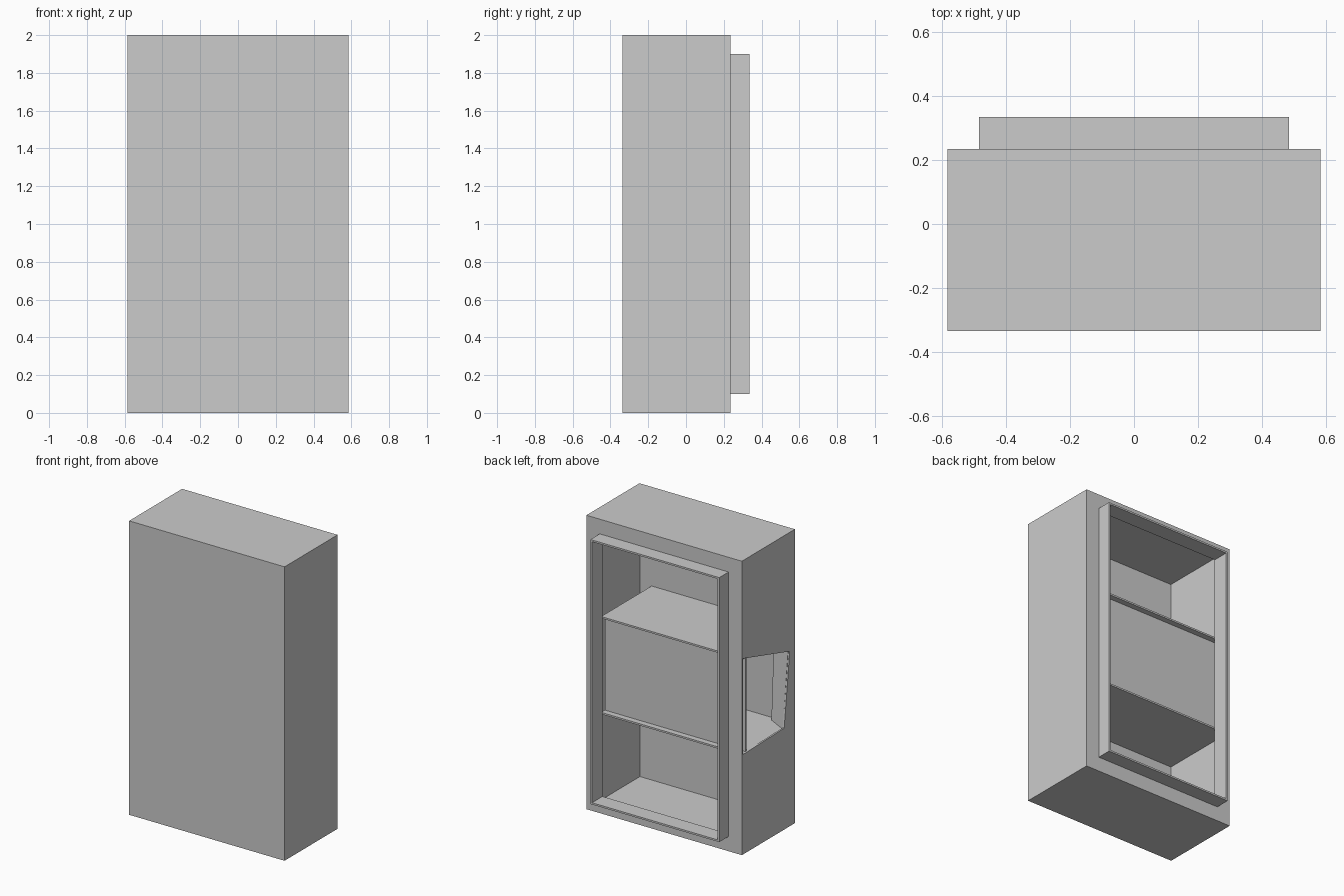
import bpy, bmesh
from mathutils import Vector

if "Cube" in bpy.data.objects:
    bpy.data.objects.remove(bpy.data.objects["Cube"])

T = 0.012                      # sheet thickness
W, Y0, Y1, H = 0.585, -0.335, 0.235, 2.0
RW, RY, RZ0, RZ1 = 0.485, 0.335, 0.1, 1.9


def finish(name, bm):
    bmesh.ops.recalc_face_normals(bm, faces=bm.faces)
    me = bpy.data.meshes.new(name)
    bm.to_mesh(me)
    bm.free()
    ob = bpy.data.objects.new(name, me)
    bpy.context.collection.objects.link(ob)
    return ob


def prism(name, pts, vec):
    """Extrude a flat outline along a vector into a closed sheet."""
    bm = bmesh.new()
    face = bm.faces.new([bm.verts.new(p) for p in pts])
    new = bmesh.ops.extrude_face_region(bm, geom=[face], use_keep_orig=True)
    verts = [g for g in new["geom"] if isinstance(g, bmesh.types.BMVert)]
    bmesh.ops.translate(bm, verts=verts, vec=Vector(vec))
    return finish(name, bm)


def slab(name, x0, x1, y0, y1, z0, z1):
    pts = [(x0, y0, z0), (x1, y0, z0), (x1, y1, z0), (x0, y1, z0)]
    return prism(name, pts, (0, 0, z1 - z0))


# outer walls
slab("front_wall", -W, W, Y0, Y0 + T, 0, H)
slab("right_wall", W - T, W, Y0 + T, Y1 - T, T, H - T)
slab("floor_panel", -W, W, Y0 + T, Y1, 0, T)
slab("top_panel", -W, W, Y0 + T, Y1, H - T, H)

# left wall with slanted opening reaching the rear edge
left = [(Y0 + T, T), (Y1 - T, T), (Y1 - T, 0.68), (-0.22, 0.69), (-0.28, 1.19),
        (Y1 - T, 1.333), (Y1 - T, H - T), (Y0 + T, H - T)]
prism("left_wall", [(-W, y, z) for y, z in left], (T, 0, 0))

# rear border around the open doorway
for side, s in (("left", -1), ("right", 1)):
    a, b = sorted((s * RW, s * W))
    slab("rear_border_" + side, a, b, Y1 - T, Y1, T, H - T)
slab("rear_border_bottom", -RW, RW, Y1 - T, Y1, T, RZ0)
slab("rear_border_top", -RW, RW, Y1 - T, Y1, RZ1, H - T)

# projecting rim of the doorway
for side, s in (("left", -1), ("right", 1)):
    a, b = sorted((s * (RW - T), s * RW))
    slab("rim_" + side, a, b, Y1 - T, RY, RZ0, RZ1)
slab("rim_bottom", -RW + T, RW - T, Y1 - T, RY, RZ0, RZ0 + T)
slab("rim_top", -RW + T, RW - T, Y1 - T, RY, RZ1 - T, RZ1)

# middle compartment: two shelves, rear panel and end panel
slab("lower_shelf", -W + T, RW, Y0 + T, 0.22, 0.668, 0.68)
slab("upper_shelf", -W + T, RW, Y0 + T, 0.22, 1.32, 1.332)
slab("compartment_rear", -W + T, RW, 0.168, 0.18, 0.68, 1.32)
slab("compartment_end", RW - T, RW, Y0 + T, 0.168, 0.68, 1.32)

# slanted jamb inside the side opening
prism("opening_jamb", [(-0.575, -0.22, 0.68), (-0.575, -0.29, 1.32),
                       (-0.44, -0.322, 1.32), (-0.44, -0.29, 0.68)], (0, -T, 0))
